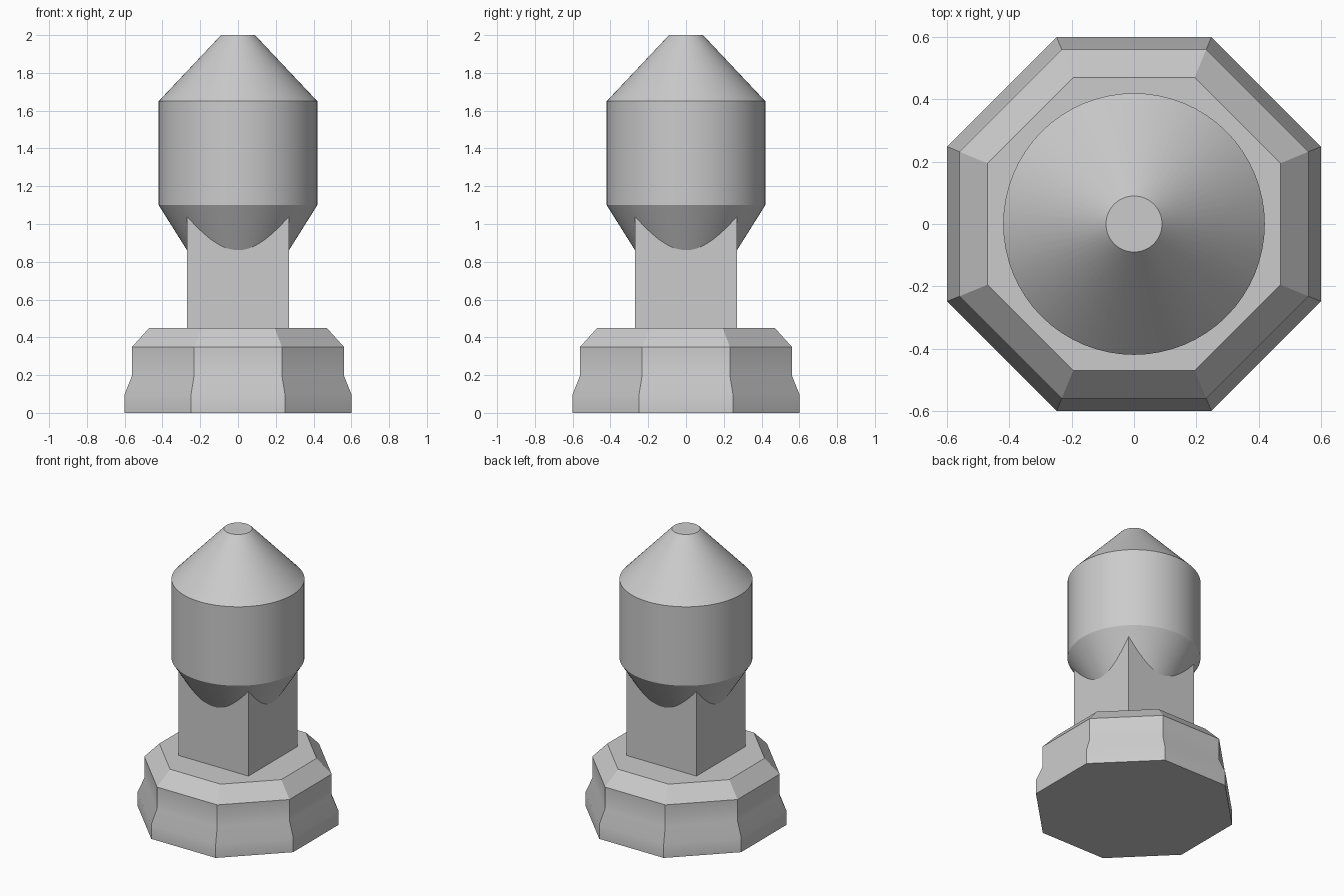
import bpy, bmesh, math

if "Cube" in bpy.data.objects:
    bpy.data.objects.remove(bpy.data.objects["Cube"], do_unlink=True)

GREY = (0.6, 0.6, 0.6, 1.0)
mat = bpy.data.materials.new("plain grey")
mat.use_nodes = True
mat.diffuse_color = GREY
mat.node_tree.nodes["Principled BSDF"].inputs["Base Color"].default_value = GREY


def turned(name, profile, sides, flats=False):
    """Stack rings of (radius, z); with flats, radius is measured to the flat sides."""
    bm = bmesh.new()
    scale = 1 / math.cos(math.pi / sides) if flats else 1
    turn = math.pi / sides if flats else 0
    rings = []
    for r, z in profile:
        angles = [turn + 2 * math.pi * i / sides for i in range(sides)]
        rings.append([bm.verts.new((r * scale * math.cos(a), r * scale * math.sin(a), z))
                      for a in angles])
    for low, high in zip(rings, rings[1:]):
        for i in range(sides):
            j = (i + 1) % sides
            bm.faces.new((low[i], low[j], high[j], high[i]))
    bm.faces.new(rings[0][::-1])
    bm.faces.new(rings[-1])
    mesh = bpy.data.meshes.new(name)
    bm.to_mesh(mesh)
    bm.free()
    mesh.materials.append(mat)
    obj = bpy.data.objects.new(name, mesh)
    bpy.context.collection.objects.link(obj)
    bpy.ops.object.select_all(action='DESELECT')
    obj.select_set(True)
    bpy.context.view_layer.objects.active = obj
    bpy.ops.object.shade_smooth_by_angle(angle=math.radians(30))
    return obj


# Eight-sided foot with a waisted wall and bevelled top
turned("base", [(0.6, 0), (0.6, 0.1), (0.56, 0.2), (0.56, 0.35), (0.47, 0.45)], 8, True)

# Square column, running up into the head
turned("column", [(0.27, 0.45), (0.27, 1.1)], 4, True)

# Round head with a tapered underside and a blunt cone on top
turned("head", [(0.2, 0.75), (0.42, 1.1), (0.42, 1.65), (0.09, 2.0)], 64)
